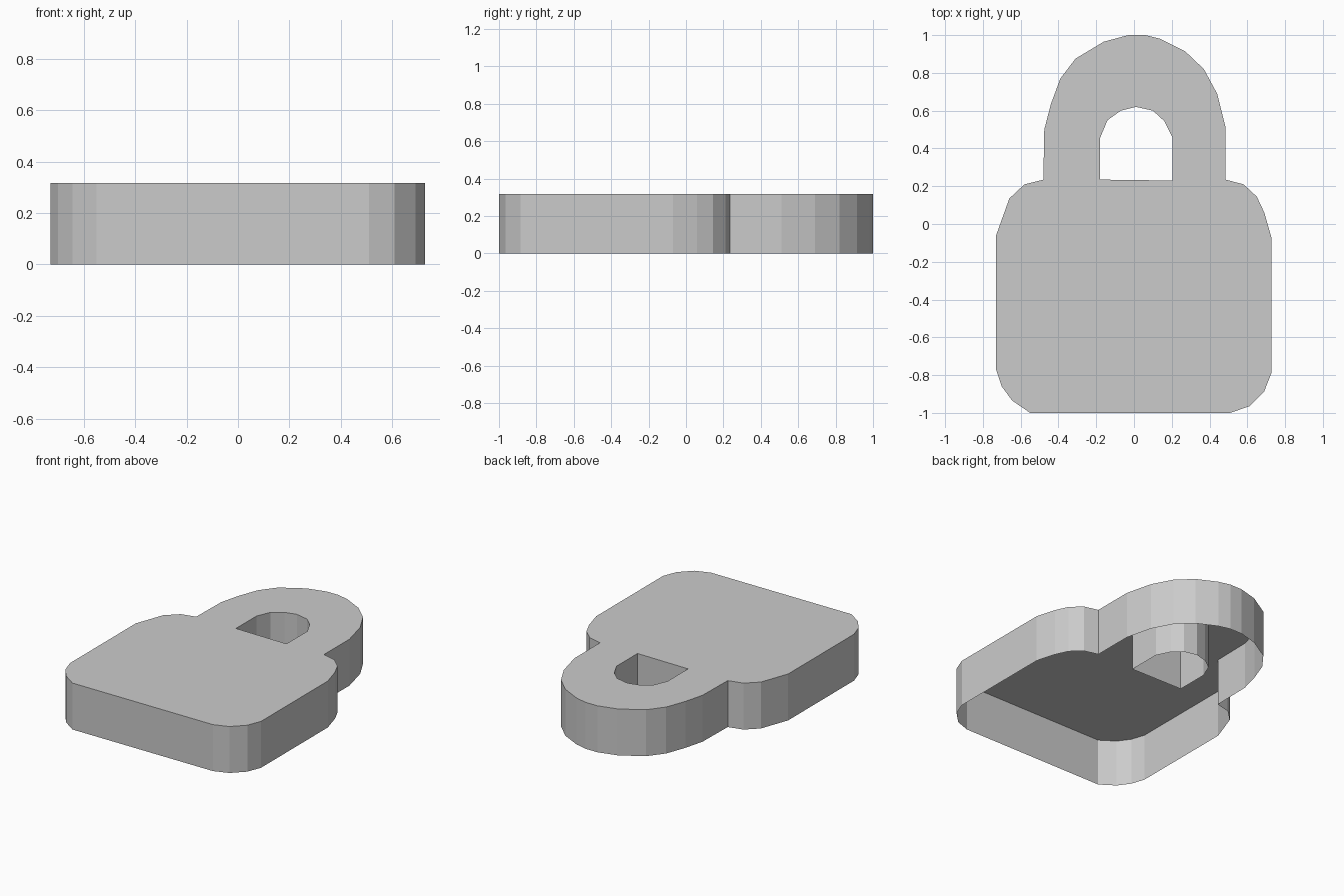
import bpy
import bmesh

HEIGHT = 0.317

default_cube = bpy.data.objects.get("Cube")
if default_cube:
    bpy.data.objects.remove(default_cube, do_unlink=True)

# Single flat grey
grey = bpy.data.materials.new("plain_grey")
grey.use_nodes = True
colour = (0.6, 0.6, 0.6, 1.0)
grey.diffuse_color = colour
grey.node_tree.nodes["Principled BSDF"].inputs["Base Color"].default_value = colour

# Rounded body and shackle silhouette, counter-clockwise
body_right = [(.51, -1), (.61, -.965), (.69, -.885), (.727, -.79),
              (.727, -.07), (.69, .06), (.65, .145), (.58, .21)]
shackle = [(.485, .235), (.485, .51), (.44, .69), (.37, .82), (.27, .915),
           (.14, .98), (.06, 1), (-.03, 1), (-.16, .965), (-.31, .875),
           (-.39, .77), (-.44, .635), (-.475, .5), (-.48, .235)]
body_left = [(-.58, .21), (-.66, .135), (-.73, -.06), (-.73, -.77),
             (-.7, -.86), (-.645, -.935), (-.55, -1)]

# Arched opening, clockwise so its walls face into the gap
opening = [(-.18, .235), (-.18, .455), (-.14, .55), (-.07, .6), (.01, .62),
           (.1, .6), (.16, .545), (.205, .455), (.205, .23)]


def add_wall(bm, loop):
    """Raise a closed ribbon of flat faces and return its top edges."""
    bottom = [bm.verts.new((x, y, 0)) for x, y in loop]
    top = [bm.verts.new((x, y, HEIGHT)) for x, y in loop]
    rim = []
    for i in range(len(loop)):
        j = (i + 1) % len(loop)
        bm.faces.new((bottom[i], bottom[j], top[j], top[i]))
        rim.append(bm.edges.get((top[i], top[j])))
    return rim


# Hollow shell: outer wall, opening wall and top plate, open underneath
bm = bmesh.new()
rims = add_wall(bm, body_right + shackle + body_left)
rims += add_wall(bm, opening)
bmesh.ops.triangle_fill(bm, edges=rims, use_beauty=True, normal=(0, 0, 1))
for face in bm.faces:
    face.normal_update()
    flat = all(v.co.z > HEIGHT / 2 for v in face.verts)
    if flat and face.normal.z < 0:
        face.normal_flip()

mesh = bpy.data.meshes.new("padlock_shell")
bm.to_mesh(mesh)
bm.free()
mesh.materials.append(grey)
padlock = bpy.data.objects.new("padlock_shell", mesh)
bpy.context.collection.objects.link(padlock)
